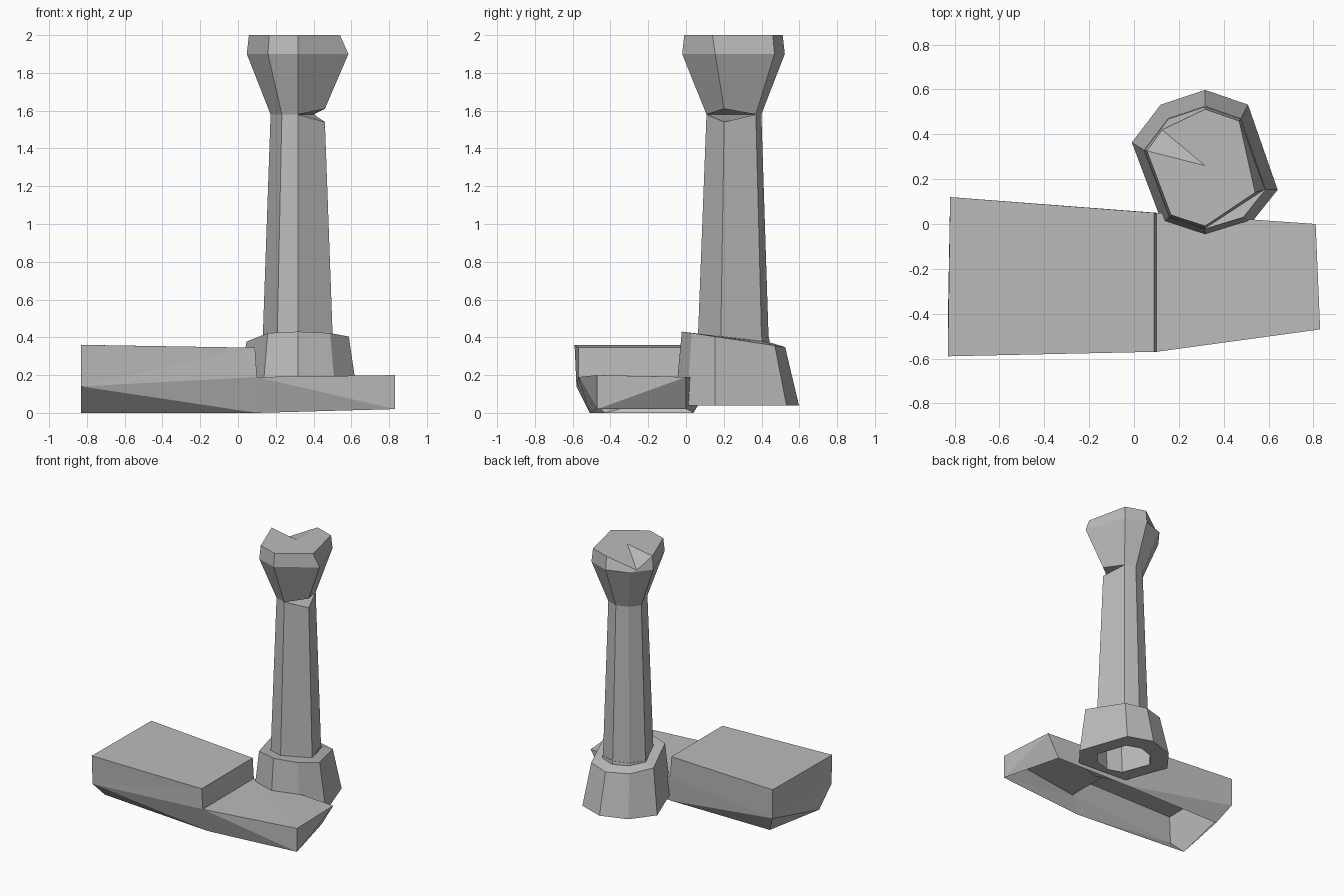
import bpy, bmesh
from mathutils import Vector

cube = bpy.data.objects.get("Cube")
if cube:
    bpy.data.objects.remove(cube, do_unlink=True)

stone = bpy.data.materials.new("stone_grey")
stone.use_nodes = True
GREY = (0.5, 0.5, 0.5, 1)
stone.diffuse_color = GREY
stone.node_tree.nodes["Principled BSDF"].inputs["Base Color"].default_value = GREY


def finish(bm, name):
    bmesh.ops.remove_doubles(bm, verts=bm.verts, dist=0.0005)
    mesh = bpy.data.meshes.new(name)
    bm.to_mesh(mesh)
    bm.free()
    mesh.materials.append(stone)
    obj = bpy.data.objects.new(name, mesh)
    bpy.context.collection.objects.link(obj)
    return obj


# Uneven octagon shared by every tier, counter-clockwise from the back
OCTAGON = [(0, 1), (-.6, .8), (-.99, .29), (-.58, -.8),
           (0, -.99), (.62, -.8), (.98, -.35), (.58, .8)]
# The shaft and capital lose the front left corner
SEVEN = [p for i, p in enumerate(OCTAGON) if i != 5]
CX = .317


def ring(shape, radius, cy, height):
    """Points of one tier; height is a number or a rule on y."""
    pts = []
    for px, py in shape:
        y = cy + py * radius
        z = height(y) if callable(height) else height
        pts.append(Vector((CX + px * radius, y, z)))
    return pts


def skin(bm, rings):
    loops = [[bm.verts.new(p) for p in r] for r in rings]
    for low, high in zip(loops, loops[1:]):
        n = len(low)
        for i in range(n):
            j = (i + 1) % n
            bm.faces.new((low[i], low[j], high[j], high[i]))
    return loops


def rim(y):
    return .43 - .15 * (y + .02)


def seat(y):
    return .42 - .12 * (y - .06)


# Plinth: flared foot with a sloping top and a hollow underside
bm = bmesh.new()
loops = skin(bm, [ring(OCTAGON, .19, .25, .4),
                  ring(OCTAGON, .195, .268, .04),
                  ring(OCTAGON, .33, .268, .04),
                  ring(OCTAGON, .275, .25, rim),
                  ring(OCTAGON, .19, .25, seat)])
bm.faces.new(list(reversed(loops[0])))
bm.faces.new(loops[-1])
bmesh.ops.recalc_face_normals(bm, faces=bm.faces)
finish(bm, "plinth")

# Shaft: tapering column, chipped at the neck on one corner
CHIP = 5
neck = ring(SEVEN, .146, .253, 1.58)
neck[CHIP].z = 1.54
bm = bmesh.new()
loops = skin(bm, [ring(SEVEN, .188, .25, seat), neck])
bm.faces.new(loops[-1])
finish(bm, "shaft")

# Capital: flared head with one broken corner on top
throat = ring(SEVEN, .146, .253, 1.58)
throat[CHIP].z = 1.61
top = ring(SEVEN, .262, .25, 2)
top[1] = Vector((.125, .42, 1.91))
top[5] = Vector((.54, .14, 2))
bm = bmesh.new()
loops = skin(bm, [throat, ring(SEVEN, .273, .25, 1.9), top])
bm.faces.new(list(reversed(loops[0])))
hub = bm.verts.new((CX, .26, 2))
for a, b in zip(loops[-1], loops[-1][1:] + loops[-1][:1]):
    bm.faces.new((a, b, hub))
finish(bm, "capital")


# Base slab: open-bottomed shell with a raised block and a lower step
P = {
    # raised block top
    "tlf": (-.83, -.59, .36), "tlb": (-.82, .12, .36),
    "tmf": (.09, -.57, .345), "tmb": (.09, .05, .345),
    # waist of the block and deck of the step
    "wlf": (-.83, -.58, .14), "wlb": (-.82, .12, .14),
    "wmf": (.1, -.57, .19), "wmb": (.1, .05, .19),
    "wrf": (.83, -.47, .2), "wrb": (.81, 0, .19),
    # open lower edge
    "blf": (-.83, -.43, 0), "blb": (-.74, .04, 0),
    "bmf": (.1, -.51, 0), "bmb": (.1, .04, 0),
    "brf": (.83, -.47, .02), "brb": (.71, 0, .02),
}


def shell(name, faces):
    bm = bmesh.new()
    verts = {k: bm.verts.new(P[k]) for k in sorted(set(" ".join(faces).split()))}
    for f in faces:
        bm.faces.new([verts[k] for k in f.split()])
    bmesh.ops.triangulate(bm, faces=[f for f in bm.faces if len(f.verts) > 3])
    return finish(bm, name)


shell("raised_block", [
    "tlf tmf tmb tlb",
    "tlf wlf wmf tmf",
    "tmb wmb wlb tlb",
    "tmf wmf wmb tmb",
    "tlb wlb wlf tlf",
    "wlf blf bmf", "wlf bmf wmf",
    "wmb bmb wlb", "bmb blb wlb",
    "wlb blb blf wlf",
])
shell("lower_step", [
    "wmf wrf wrb wmb",
    "wmf bmf brf wrf",
    "wrb brb bmb wmb",
    "wrf brf brb wrb",
])
